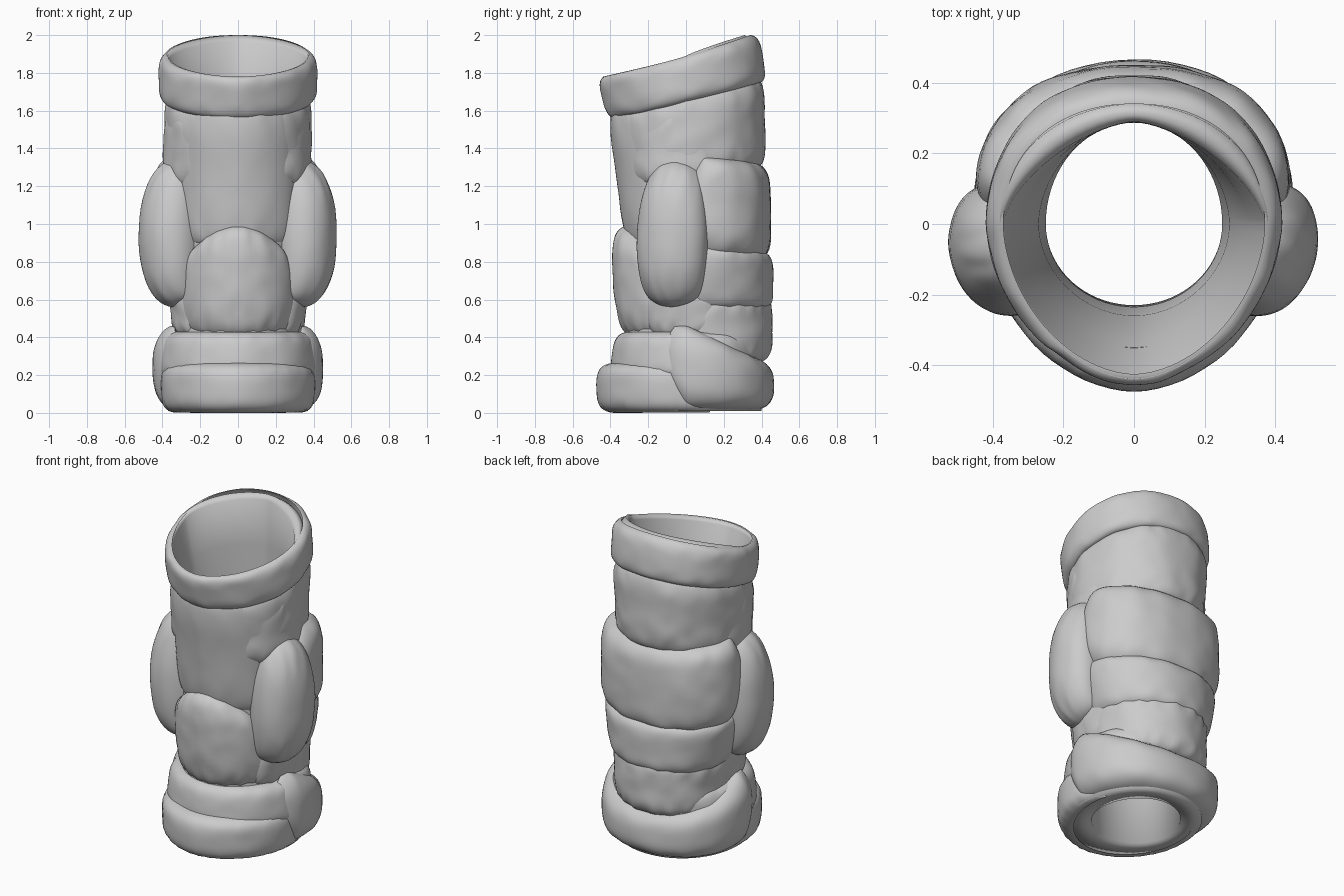
import bpy, math
from mathutils import Vector, noise

if "Cube" in bpy.data.objects:
    bpy.data.objects.remove(bpy.data.objects["Cube"])


def ring_point(th, size, d, z, ef=1.04, eb=0.92):
    """Point on an egg-shaped ring; th = 0 is the front, size = (half width, front, back).
    ef / eb make the front / back half rounder (< 1) or more pointed (> 1)."""
    a, f, b = size
    s, c = math.sin(th), math.cos(th)
    e = eb if c < 0 else ef
    x = (a - d) * math.copysign(abs(s) ** e, s)
    y = -((f if c > 0 else b) - d) * math.copysign(abs(c) ** e, c)
    return Vector((x, y, z))


def make_object(name, grid, wrap_u=False, wrap_v=False):
    nu, nv = len(grid), len(grid[0])
    verts = [p for col in grid for p in col]
    faces = []
    for i in range(nu if wrap_u else nu - 1):
        for j in range(nv if wrap_v else nv - 1):
            i2, j2 = (i + 1) % nu, (j + 1) % nv
            faces.append((i * nv + j, i2 * nv + j, i2 * nv + j2, i * nv + j2))
    me = bpy.data.meshes.new(name)
    me.from_pydata(verts, [], faces)
    me.polygons.foreach_set("use_smooth", [True] * len(faces))
    ob = bpy.data.objects.new(name, me)
    bpy.context.collection.objects.link(ob)
    return ob


def puff(name, arc, zlo, zhi, lower, upper, depth, p=3.0, k=0.5, wrinkle=0.01,
         folds=26, ef=1.04):
    """Padded patch (or whole ring if arc is None) whose edges tuck into the core.
    zlo / zhi are functions of cos(angle)."""
    full = arc is None
    nu, nv = (120 if full else 72), 26
    a0, a1 = (-math.pi, math.pi) if full else map(math.radians, arc)
    grid = []
    for i in range(nu if full else nu + 1):
        s = i / nu * 2 - 1
        u0 = s if full else math.sin(s * math.pi / 2)
        col = []
        for j in range(nv + 1):
            v0 = math.sin((j / nv * 2 - 1) * math.pi / 2)
            u = u0 if full else u0 * math.sqrt(1 - k * v0 * v0 / 2)
            v = v0 if full else v0 * math.sqrt(1 - k * u0 * u0 / 2)
            h = (1 - abs(v0) ** p) ** 0.5
            if not full:
                h *= max(0, 1 - abs(u0) ** p) ** 0.5
            th = (a0 + a1) / 2 + u * (a1 - a0) / 2
            t = (v + 1) / 2
            c = math.cos(th)
            z = zlo(c) + (zhi(c) - zlo(c)) * t
            size = [q + (r - q) * t for q, r in zip(lower, upper)]
            # gathers near the seams and soft creases over the padding
            sp = Vector((abs(th) * 1.8, z * 4.5, len(name) * 1.7))
            edge = min(1, max(0, abs(v) - 0.4) * 1.8)
            crease = noise.noise(sp) * 0.6 + noise.noise(sp * 2.2) * 0.4
            d = depth * (1 - h) + wrinkle * h * (
                0.4 + crease + edge * 0.5 * math.cos(folds * th + 4 * crease))
            col.append(ring_point(th, size, d, z, ef))
        grid.append(col)
    return make_object(name, grid, wrap_u=full)


def const(z):
    return lambda c: z


# hollow core: outer wall, slanted rim, flared inner lining, underside
# (z, half width, front, back, slant, front and back roundness)
core = [(0.01, 0.37, 0.40, 0.40, 0, 1.05, 0.95), (0.25, 0.37, 0.37, 0.39, 0, 1.05, 0.95),
        (0.45, 0.31, 0.32, 0.39, 0, 1, 0.92), (0.95, 0.325, 0.30, 0.39, 0, 1, 0.92),
        (1.25, 0.35, 0.335, 0.38, 0, 1, 0.92), (1.60, 0.37, 0.38, 0.37, 0.3, 1.05, 0.95),
        (1.87, 0.385, 0.445, 0.34, 1, 1.12, 1.0), (1.89, 0.38, 0.44, 0.31, 1, 1.12, 1.15),
        (1.86, 0.37, 0.425, 0.29, 1, 1.12, 1.3), (1.62, 0.32, 0.335, 0.288, 0.6, 1.1, 1.2),
        (1.3, 0.27, 0.26, 0.288, 0.1, 1.04, 1.08), (1.0, 0.25, 0.235, 0.287, 0, 1, 1),
        (0.01, 0.25, 0.23, 0.287, 0, 1, 1)]
grid = []
for i in range(72):
    th = (i / 72 * 2 - 1) * math.pi
    grid.append([ring_point(th, r[1:4], 0, r[0] - 0.11 * r[4] * math.cos(th), *r[5:])
                 for r in core])
make_object("sleeve_core", grid, True, True)

# slanted collar
puff("collar", None, lambda c: 1.65 - 0.095 * c, lambda c: 1.89 - 0.11 * c,
     (0.425, 0.42, 0.43), (0.42, 0.475, 0.39), 0.05, p=4, wrinkle=0.008, folds=13, ef=1.1)

# upper body
puff("upper_ring", None, lambda c: 1.27 - 0.03 * c, lambda c: 1.68 - 0.09 * c,
     (0.39, 0.36, 0.425), (0.395, 0.40, 0.425), 0.05, p=4, wrinkle=0.012, folds=14)
puff("upper_front_panel", (-70, 70), const(0.88), const(1.62),
     (0.36, 0.325, 0.4), (0.385, 0.42, 0.4), 0.05, p=6, k=0.2, wrinkle=0.006, folds=12)
for s in (1, -1):
    side = "right" if s > 0 else "left"

    def arc(a, b):
        return tuple(sorted((a * s, b * s)))

    # side padding with gathered patches above and below
    puff(side + "_side_pad", arc(38, 111), const(0.56), const(1.34),
         (0.54, 0.46, 0.45), (0.53, 0.40, 0.45), 0.19, p=2.4, k=0.6, ef=0.95)
    puff(side + "_upper_side_pad", arc(34, 112), const(1.2), const(1.6),
         (0.40, 0.39, 0.42), (0.40, 0.41, 0.42), 0.06, p=4, k=0.4, wrinkle=0.018, folds=16)
    puff(side + "_lower_side_pad", arc(50, 125), const(0.40), const(0.68),
         (0.35, 0.37, 0.44), (0.38, 0.39, 0.44), 0.06, p=4, wrinkle=0.018, folds=22)

# lower front pad
puff("lower_front_pad", (-94, 94), const(0.40), lambda c: 0.74 + 0.25 * c,
     (0.355, 0.37, 0.4), (0.355, 0.41, 0.4), 0.10, p=4, k=0.4, wrinkle=0.014, folds=22)

# stacked back pads
puff("back_upper_pad", (92, 268), const(0.80), lambda c: 1.41 + 0.08 * c,
     (0.49, 0.4, 0.465), (0.50, 0.4, 0.455), 0.12, p=5, k=0.5, wrinkle=0.014, folds=14)
puff("back_middle_pad", (91, 269), const(0.54), lambda c: 0.90 + 0.04 * c,
     (0.40, 0.4, 0.465), (0.475, 0.4, 0.465), 0.09, p=5, k=0.2, folds=14)
puff("back_lower_pad", (88, 272), const(0.27), const(0.62),
     (0.36, 0.4, 0.455), (0.385, 0.4, 0.465), 0.07, p=5, k=0.2, wrinkle=0.016, folds=22)

# foot: ankle ring, front roll, sloping back roll
puff("ankle_ring", None, const(0.18), const(0.43),
     (0.43, 0.41, 0.40), (0.40, 0.38, 0.41), 0.08, p=4, wrinkle=0.01, folds=16)
puff("front_foot_roll", (-112, 112), const(0.0), const(0.265),
     (0.43, 0.475, 0.45), (0.43, 0.475, 0.45), 0.10, p=4, k=0.1, folds=34)
puff("back_foot_roll", (66, 294), lambda c: 0.01 + 0.25 * max(c, 0),
     lambda c: 0.48 + 0.19 * min(c, 0),
     (0.485, 0.45, 0.475), (0.485, 0.45, 0.465), 0.14, p=3.2, k=0.4, folds=14)
